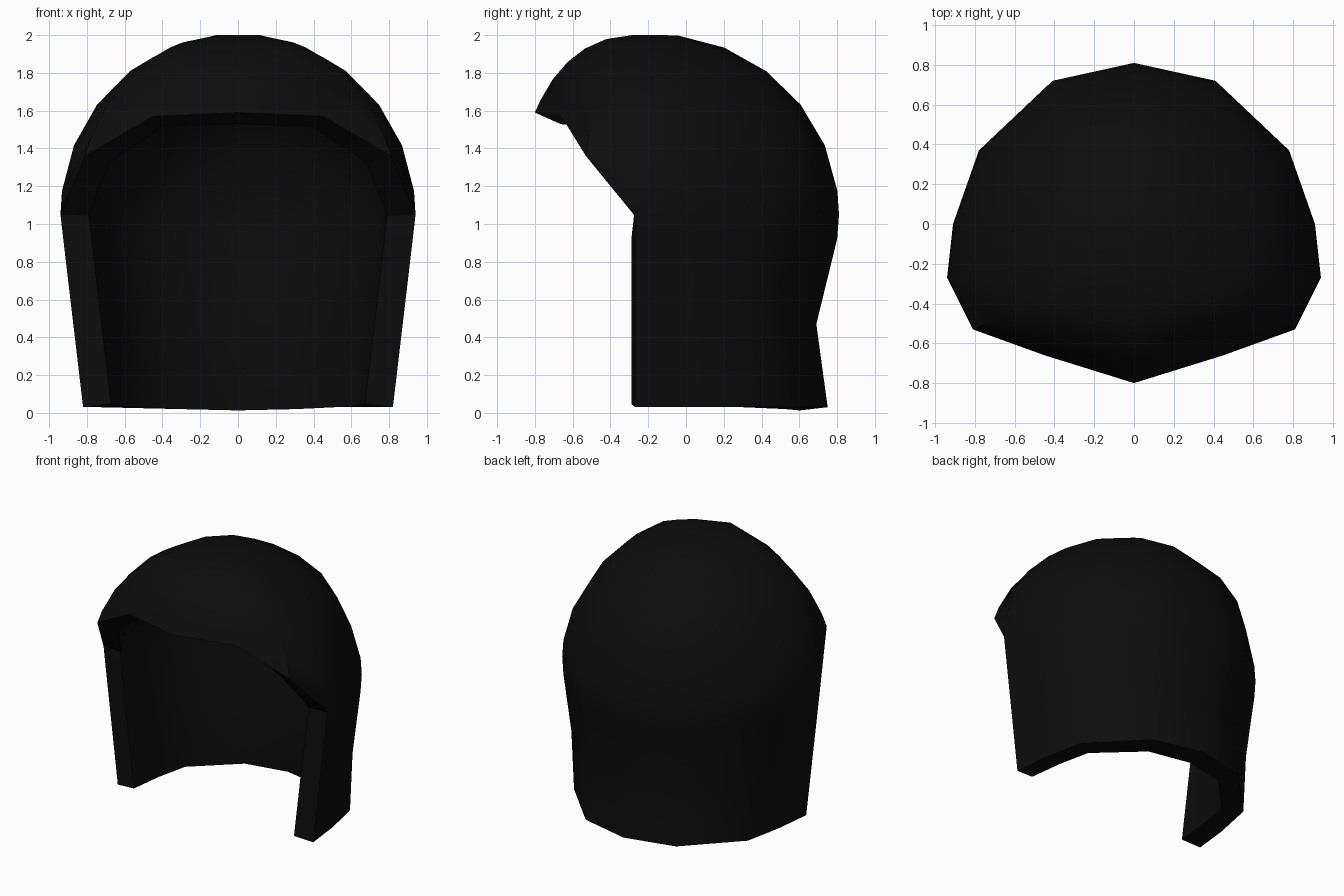
import bpy
import bmesh
from math import sin, cos, acos, pi
from mathutils import Vector

cube = bpy.data.objects.get("Cube")
if cube:
    bpy.data.objects.remove(cube, do_unlink=True)

# Single near-black material
mat = bpy.data.materials.new("soft_black")
mat.use_nodes = True
color = (0.004, 0.004, 0.004, 1)
mat.diffuse_color = color
bsdf = mat.node_tree.nodes["Principled BSDF"]
bsdf.inputs["Base Color"].default_value = color
bsdf.inputs["Roughness"].default_value = 0.8

CROWN = Vector((0, -0.175, 2.0))
MID_Z, HEIGHT, ROWS = 1.05, 0.957, 6

# Rim of the dome from the fringe centre round to the back: x, y, z, fullness
rim = [(0, -0.80, 1.59, 0.75), (0.45, -0.66, 1.57, 0.8), (0.81, -0.53, 1.36, 0.9),
       (0.94, -0.27, 1.05, 1), (0.91, 0.0, 1.05, 1), (0.78, 0.37, 1.05, 1),
       (0.41, 0.72, 1.05, 1), (0, 0.81, 1.05, 1)]

# Curtain below the dome, from the front corner to the back: upper, waist and hem
curtain = [
    (0.92, [(0.925, -0.27), (0.895, 0.0), (0.77, 0.37), (0.40, 0.715), (0, 0.80)]),
    (0.47, [(0.872, -0.27), (0.835, 0.0), (0.745, 0.31), (0.38, 0.62), (0, 0.69)]),
    (0.03, [(0.82, -0.27), (0.79, 0.0), (0.73, 0.30), (0.38, 0.66), (0, 0.75)]),
]

bm = bmesh.new()
crown = bm.verts.new(CROWN)


def dome_column(x, y, z, fullness):
    """Arc of vertices from beside the crown down to one rim point."""
    end = acos(max(0, (z - MID_Z) / HEIGHT))
    column = []
    for i in range(ROWS + 1):
        t = end * min(1, (2 * i + 1) / (2 * ROWS))
        f = (sin(t) / sin(end)) ** fullness
        column.append(bm.verts.new((x * f, CROWN.y + (y - CROWN.y) * f,
                                    min(2.0, MID_Z + HEIGHT * cos(t)))))
    return column


columns = [dome_column(*p) for p in rim]
for z, points in curtain:
    for column, (x, y) in zip(columns[3:], points):
        column.append(bm.verts.new((x, y, z)))

# Skin neighbouring columns together
for a, b in zip(columns, columns[1:]):
    bm.faces.new((crown, a[0], b[0]))
    for i in range(min(len(a), len(b)) - 1):
        bm.faces.new((a[i], a[i + 1], b[i + 1], b[i]))

bmesh.ops.recalc_face_normals(bm, faces=bm.faces)
bm.faces.ensure_lookup_table()
if bm.faces[0].normal.z < 0:
    bmesh.ops.reverse_faces(bm, faces=bm.faces)

mesh = bpy.data.meshes.new("hair_shell")
bm.to_mesh(mesh)
bm.free()
mesh.materials.append(mat)
hair = bpy.data.objects.new("hair_shell", mesh)
bpy.context.collection.objects.link(hair)

# Mirror the half and give it thickness
mirror = hair.modifiers.new("mirror", 'MIRROR')
mirror.use_clip = True
solid = hair.modifiers.new("thickness", 'SOLIDIFY')
solid.thickness = 0.15
solid.offset = -1

for o in bpy.context.selected_objects:
    o.select_set(False)
bpy.context.view_layer.objects.active = hair
hair.select_set(True)
for name in ("mirror", "thickness"):
    bpy.ops.object.modifier_apply(modifier=name)
bpy.ops.object.shade_smooth_by_angle(angle=pi / 5)
